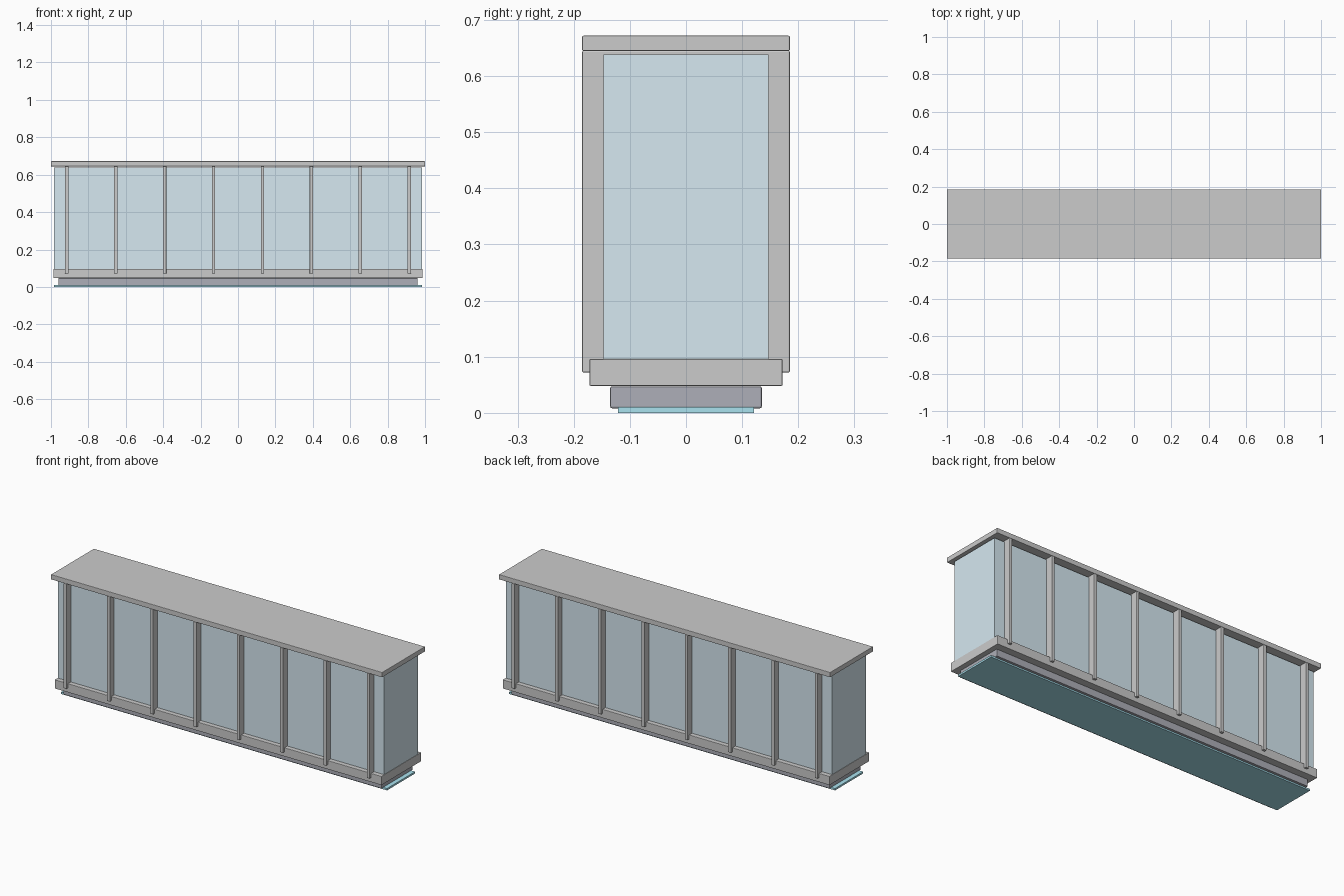
import bpy

if "Cube" in bpy.data.objects:
    bpy.data.objects.remove(bpy.data.objects["Cube"])


def material(name, rgb):
    m = bpy.data.materials.new(name)
    m.diffuse_color = (*rgb, 1)
    m.use_nodes = True
    m.node_tree.nodes["Principled BSDF"].inputs["Base Color"].default_value = m.diffuse_color
    return m


def box(name, half_x, half_y, z0, z1, x=0, bevel=0.0, mat=None):
    bpy.ops.mesh.primitive_cube_add(size=1, location=(x, 0, (z0 + z1) / 2))
    ob = bpy.context.object
    ob.name = name
    ob.scale = (2 * half_x, 2 * half_y, z1 - z0)
    bpy.ops.object.transform_apply(location=False, rotation=False, scale=True)
    if bevel:
        b = ob.modifiers.new("soft_edges", 'BEVEL')
        b.width = bevel
        b.segments = 2
    if mat:
        ob.data.materials.append(mat)
    return ob


glass = material("pale_glass", (0.67, 0.81, 0.88))
dark = material("dark_metal", (0.42, 0.43, 0.48))
glow = material("light_strip", (0.40, 0.76, 0.86))

# Underside light strip, recessed plinth and base slab
box("light_strip", 0.985, 0.121, 0.0, 0.01, mat=glow)
box("plinth", 0.961, 0.135, 0.008, 0.047, bevel=0.003, mat=dark)
box("base_slab", 0.987, 0.172, 0.048, 0.096, bevel=0.002)

# Glazed body
box("glass_body", 0.985, 0.147, 0.096, 0.639, mat=glass)

# Row of ribs wrapping the body front to back
RIBS, SPACING = 8, 0.2615
for i in range(RIBS):
    box(f"rib_{i + 1}", 0.009, 0.185, 0.072, 0.645,
        x=(i - (RIBS - 1) / 2) * SPACING, bevel=0.002)

# Flat roof
box("roof", 1.0, 0.185, 0.645, 0.672, bevel=0.002)
